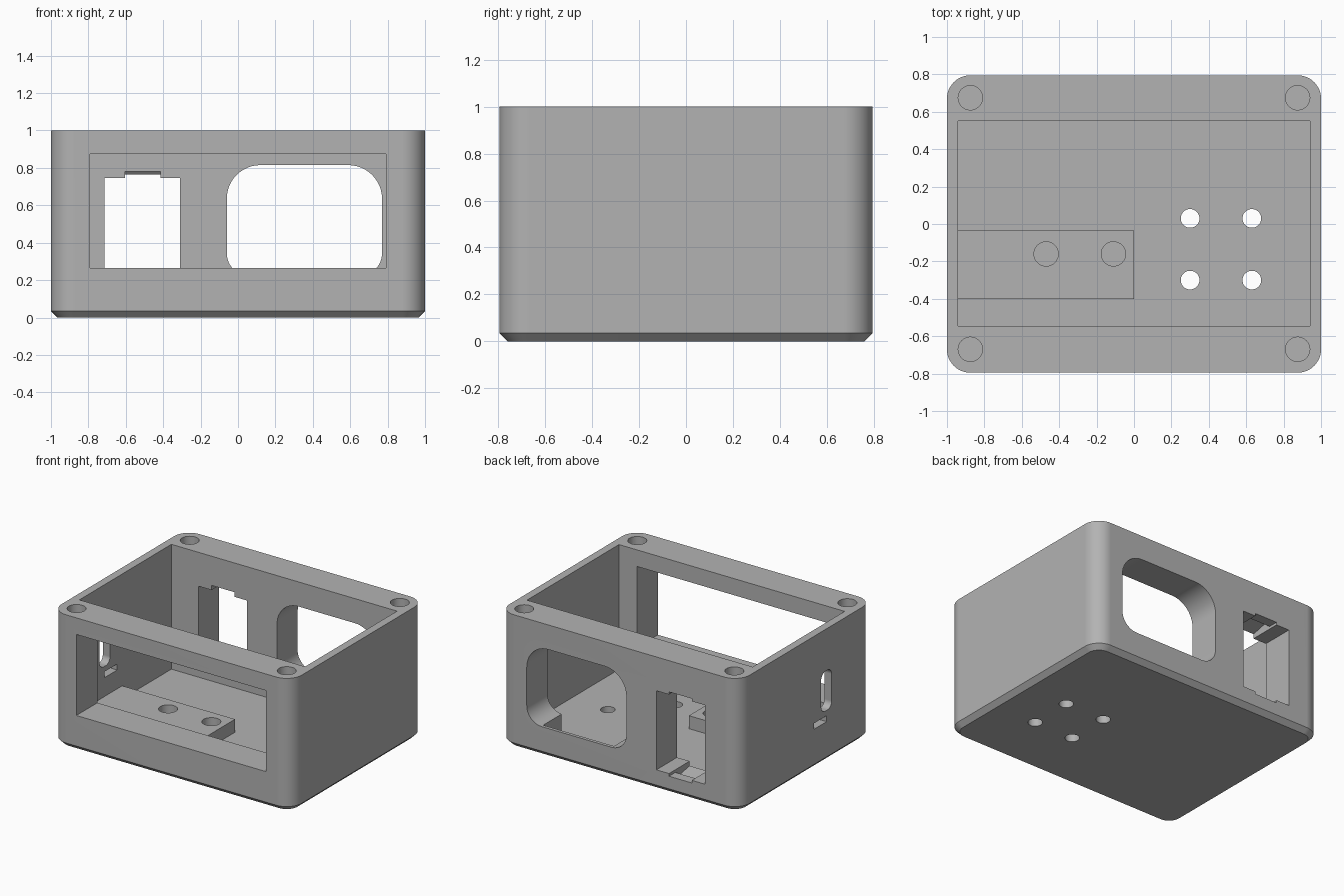
import bpy, bmesh, math

if "Cube" in bpy.data.objects:
    bpy.data.objects.remove(bpy.data.objects["Cube"], do_unlink=True)

grey = bpy.data.materials.new("plain_grey")
grey.use_nodes = True
colour = (0.45, 0.45, 0.45, 1)
grey.diffuse_color = colour
grey.node_tree.nodes["Principled BSDF"].inputs["Base Color"].default_value = colour

PLACE = {"z": lambda u, v, w: (u, v, w),
         "y": lambda u, v, w: (u, w, v),
         "x": lambda u, v, w: (w, u, v)}


def rounded_rect(u0, u1, v0, v1, low=0, high=None, steps=12):
    """Rectangle outline with separate lower and upper corner radii."""
    high = low if high is None else high
    corners = [(u0, v0, 1, 1, low), (u1, v0, -1, 1, low),
               (u1, v1, -1, -1, high), (u0, v1, 1, -1, high)]
    pts = []
    for k, (u, v, su, sv, r) in enumerate(corners):
        if r == 0:
            pts.append((u, v))
            continue
        for i in range(steps + 1):
            a = math.pi * (1 + k / 2 + i / steps / 2)
            pts.append((u + su * r + r * math.cos(a), v + sv * r + r * math.sin(a)))
    return pts


def circle(u, v, r, n=40):
    return [(u + r * math.cos(math.tau * i / n), v + r * math.sin(math.tau * i / n))
            for i in range(n)]


def loft(name, axis, layers):
    """Solid through outlines of equal length, each given with its level."""
    bm = bmesh.new()
    rings = [[bm.verts.new(PLACE[axis](u, v, w)) for u, v in pts] for pts, w in layers]
    n = len(rings[0])
    for a, b in zip(rings, rings[1:]):
        for i in range(n):
            bm.faces.new((a[i], a[(i + 1) % n], b[(i + 1) % n], b[i]))
    bm.faces.new(rings[0])
    bm.faces.new(rings[-1])
    bmesh.ops.recalc_face_normals(bm, faces=bm.faces)
    mesh = bpy.data.meshes.new(name)
    bm.to_mesh(mesh)
    bm.free()
    ob = bpy.data.objects.new(name, mesh)
    bpy.context.collection.objects.link(ob)
    mesh.materials.append(grey)
    return ob


def combine(name, axis, pts, w0, w1, operation="DIFFERENCE"):
    """Cut a prism from the case, or join one to it."""
    tool = loft(name, axis, [(pts, w0), (pts, w1)])
    tool.hide_render = True
    mod = case.modifiers.new(name, "BOOLEAN")
    mod.operation = operation
    mod.solver = "EXACT"
    mod.object = tool
    bpy.context.view_layer.objects.active = case
    bpy.ops.object.modifier_apply(modifier=mod.name)
    bpy.data.objects.remove(tool, do_unlink=True)


# Outer case with rounded corners and a chamfered base
ch = 0.035
outer = rounded_rect(-1, 1, -0.795, 0.795, 0.125)
base = rounded_rect(-1 + ch, 1 - ch, -0.795 + ch, 0.795 - ch, 0.125 - ch)
case = loft("enclosure_case", "z", [(base, 0), (outer, ch), (outer, 1)])

# Open interior, then the mounting block on the floor
combine("cavity", "z", rounded_rect(-0.94, 0.94, -0.545, 0.55), 0.06, 1.1)
combine("mounting_block", "z", rounded_rect(-0.97, 0, -0.4, -0.035), 0.04, 0.158, "UNION")
for x in (-0.47, -0.11):
    combine("block_hole", "z", circle(x, -0.16, 0.065), 0.03, 0.3)

# Holes through the floor and blind screw holes in the rim
for x in (0.3, 0.63):
    for y in (-0.3, 0.03):
        combine("floor_hole", "z", circle(x, y, 0.05), -0.1, 0.2)
for x in (-0.875, 0.875):
    for y in (-0.67, 0.675):
        combine("screw_hole", "z", circle(x, y, 0.065), 0.65, 1.1)

# Display window in the front
combine("front_window", "y", rounded_rect(-0.79, 0.79, 0.265, 0.875), -0.9, -0.5)

# Large rounded opening in the back, with a pocket behind its lower lip
combine("back_opening", "y", rounded_rect(-0.06, 0.77, 0.22, 0.815, 0.125, 0.18), 0.5, 0.9)
combine("back_pocket", "z", rounded_rect(0.06, 0.65, 0.5, 0.77), 0.06, 0.3)

# Jack opening in the back with latch notches above and below
combine("jack_opening", "y", rounded_rect(-0.715, -0.31, 0.15, 0.745), 0.5, 0.9)
notch = [(0.5, 0.115), (0.55, 0.115), (0.68, 0.09), (0.72, 0.13), (0.9, 0.13),
         (0.9, 0.765), (0.72, 0.765), (0.68, 0.81), (0.55, 0.78), (0.5, 0.78)]
combine("latch_notch", "x", notch, -0.605, -0.415)

# Side socket and the small slot below it
combine("side_socket", "x", rounded_rect(-0.305, -0.18, 0.385, 0.685, 0.05), -1.1, -0.9)
combine("side_slot", "x", rounded_rect(-0.245, -0.095, 0.3, 0.345), -1.1, -0.9)

# Smooth the curved walls and keep the flat walls flat
bpy.ops.object.select_all(action="DESELECT")
case.select_set(True)
bpy.context.view_layer.objects.active = case
bpy.ops.object.shade_smooth_by_angle(angle=math.radians(25))
weighted = case.modifiers.new("flat_walls", "WEIGHTED_NORMAL")
weighted.keep_sharp = True
